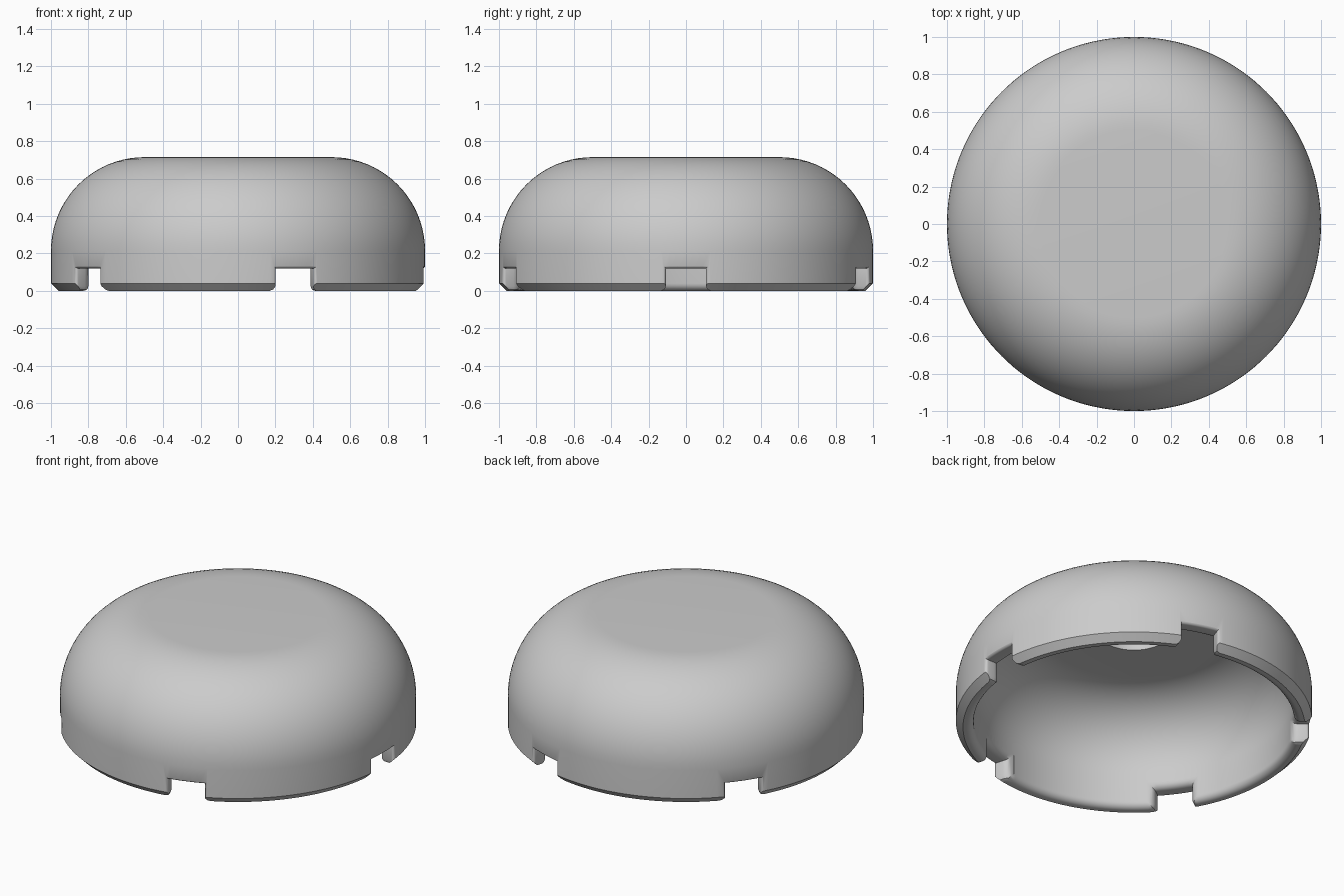
import bpy, bmesh
from math import sin, cos, pi, radians, sqrt
from mathutils import Matrix, Vector

cube = bpy.data.objects.get("Cube")
if cube:
    bpy.data.objects.remove(cube)

grey = bpy.data.materials.new("light grey")
grey.use_nodes = True
colour = (0.6, 0.6, 0.6, 1)
grey.diffuse_color = colour
grey.node_tree.nodes["Principled BSDF"].inputs["Base Color"].default_value = colour


def make_object(name, bm):
    bmesh.ops.recalc_face_normals(bm, faces=bm.faces)
    mesh = bpy.data.meshes.new(name)
    bm.to_mesh(mesh)
    bm.free()
    mesh.materials.append(grey)
    ob = bpy.data.objects.new(name, mesh)
    bpy.context.collection.objects.link(ob)
    return ob


def arc(r, z, radius, start, end, steps=20):
    """Points of a circular arc in the profile plane, angles in degrees."""
    angles = [radians(start + (end - start) * i / steps) for i in range(steps + 1)]
    return [(r + radius * cos(a), z + radius * sin(a)) for a in angles]


# Cap shell: outside dome, chamfered rim, rounded lip, inside dome, ceiling recess
profile = [(0, 0.715)]
profile += arc(0.5, 0.215, 0.5, 90, 0)
profile += [(1, 0.04), (0.96, 0)]
profile += arc(0.94, 0.04, 0.04, 270, 180, 6)
profile += arc(0.5, 0.215, 0.4, 0, 90)
profile += [(0.2, 0.615), (0.2, 0.67), (0, 0.67)]

bm = bmesh.new()
verts = [bm.verts.new((r, 0, z)) for r, z in profile]
edges = [bm.edges.new(pair) for pair in zip(verts, verts[1:])]
bmesh.ops.spin(bm, geom=verts + edges, cent=(0, 0, 0), axis=(0, 0, 1),
               angle=2 * pi, steps=144, use_merge=True)
bmesh.ops.remove_doubles(bm, verts=bm.verts, dist=0.0005)
cap = make_object("cap_shell", bm)


# Notch cutters: five slots with rounded inner and outer edges and flared feet
def notch_outline(half, top, foot):
    side = [(half + foot, -0.05), (half + foot, 0),
            (half + foot * 0.3, foot * 0.3), (half, foot)]
    lintel = [(half * (1 - i / 4), top) for i in range(9)]
    return side + lintel + [(-t, z) for t, z in reversed(side)]


# Each station: radius and growth of the outline
stations = [(0.8, 0.04)]
stations += [(0.94 - 0.04 * sin(a), 0.04 * (1 - cos(a)))
             for a in (radians(90 - 18 * i) for i in range(6))]
stations += [(0.982 + 0.02 * sin(a), 0.02 * (1 - cos(a)))
             for a in (radians(15 * i) for i in range(6))]
stations += [(1.1, stations[-1][1])]

bm = bmesh.new()
for k in range(5):
    turn = Matrix.Rotation(2 * pi * k / 5, 4, 'Z')
    rings = []
    for r, grow in stations:
        outline = notch_outline(0.107 + grow, 0.12 + grow, 0.025)
        rings.append([bm.verts.new(turn @ Vector((sqrt(r * r - t * t), t, z)))
                      for t, z in outline])
    for a, b in zip(rings, rings[1:]):
        for i in range(len(a)):
            j = (i + 1) % len(a)
            bm.faces.new((a[i], a[j], b[j], b[i]))
    bm.faces.new(rings[0])
    bm.faces.new(rings[-1])
cutter = make_object("notch_cutter", bm)
cutter.hide_render = True
cutter.hide_set(True)

# Cut the notches into the rim
cut = cap.modifiers.new("notches", 'BOOLEAN')
cut.operation = 'DIFFERENCE'
cut.solver = 'EXACT'
cut.object = cutter
bpy.ops.object.select_all(action='DESELECT')
bpy.context.view_layer.objects.active = cap
cap.select_set(True)
bpy.ops.object.modifier_apply(modifier=cut.name)
bpy.data.objects.remove(cutter)
bpy.ops.object.shade_smooth_by_angle(angle=radians(40))
